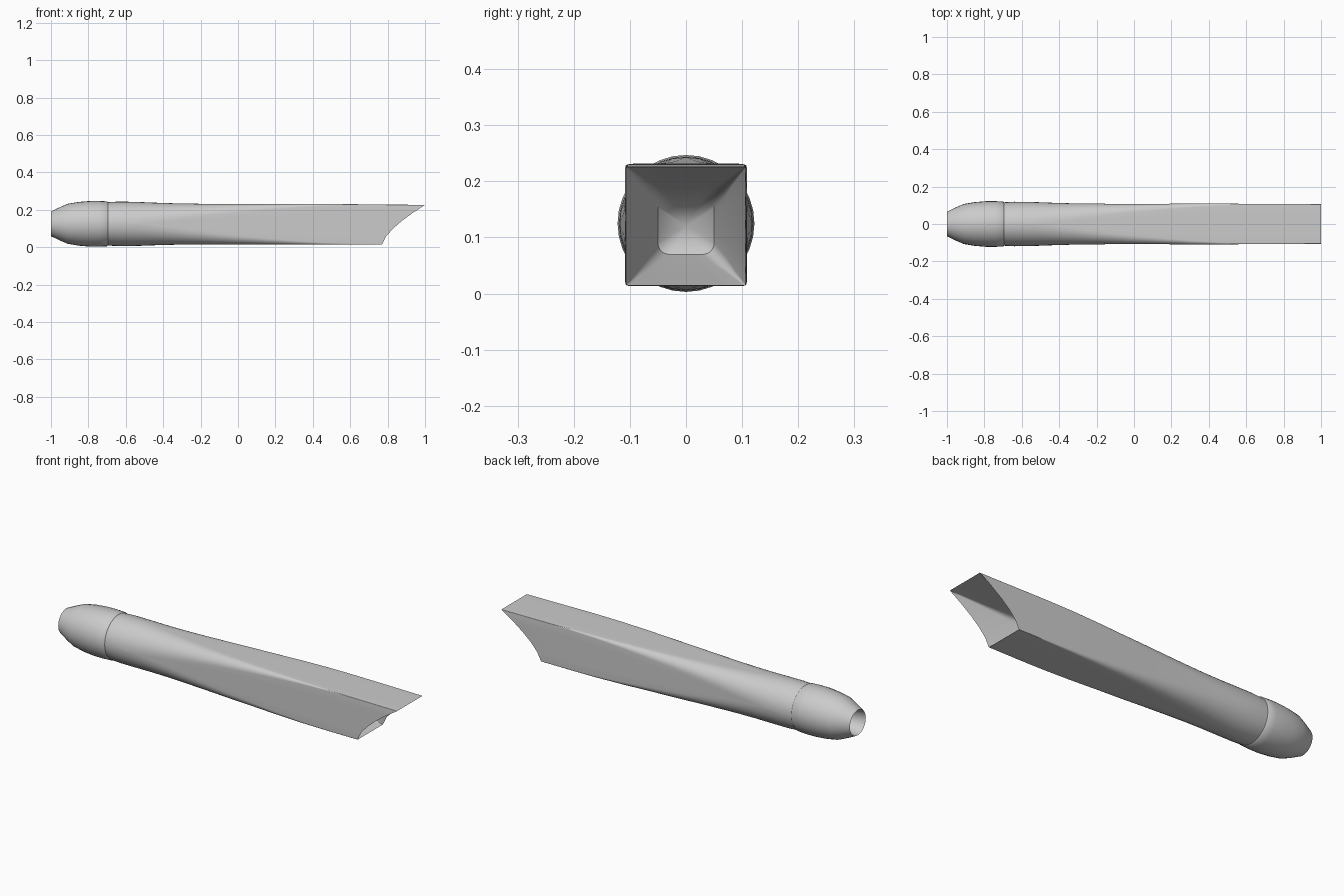
import bpy, bmesh, math

if "Cube" in bpy.data.objects:
    bpy.data.objects.remove(bpy.data.objects["Cube"])

mat = bpy.data.materials.new("light grey metal")
mat.use_nodes = True
grey = (0.6, 0.6, 0.6, 1)
mat.diffuse_color = grey
mat.node_tree.nodes["Principled BSDF"].inputs["Base Color"].default_value = grey

MID = 0.125
ARC, SIDE = 8, 5     # steps per corner and along each flat side


def section(half, square):
    """Rounded square (y, z): square 0 is a circle, 1 has sharp corners."""
    r = half * (1 - square)
    c = half - r
    pts = []
    for k in range(4):
        a0 = k * math.pi / 2
        quarter = [(c + r * math.cos(i / ARC * math.pi / 2),
                    c + r * math.sin(i / ARC * math.pi / 2)) for i in range(ARC + 1)]
        quarter += [(c - 2 * c * i / SIDE, half) for i in range(1, SIDE)]
        pts += [(p * math.cos(a0) - q * math.sin(a0),
                 p * math.sin(a0) + q * math.cos(a0)) for p, q in quarter]
    return pts


def loft(name, rings, cap_x=None):
    """rings: (x, half, squareness, z centre, rake length)."""
    bm = bmesh.new()
    loops = []
    for x, half, square, zc, rake in rings:
        loop = []
        for y, z in section(half, square):
            t = max(0, (z / half + 1) / 2)
            loop.append(bm.verts.new((x + rake * t ** 1.5, y, z + zc)))
        loops.append(loop)
    n = len(loops[0])
    for a, b in zip(loops, loops[1:]):
        for i in range(n):
            j = (i + 1) % n
            bm.faces.new((a[i], a[j], b[j], b[i]))
    if cap_x is not None:
        tip = bm.verts.new((cap_x, 0, rings[-1][3]))
        for i in range(n):
            bm.faces.new((loops[-1][i], loops[-1][(i + 1) % n], tip))
    bmesh.ops.remove_doubles(bm, verts=bm.verts, dist=0.0002)
    me = bpy.data.meshes.new(name)
    bm.normal_update()
    bm.to_mesh(me)
    bm.free()
    ob = bpy.data.objects.new(name, me)
    bpy.context.collection.objects.link(ob)
    me.materials.append(mat)
    bpy.ops.object.select_all(action="DESELECT")
    ob.select_set(True)
    bpy.context.view_layer.objects.active = ob
    bpy.ops.object.mode_set(mode="EDIT")
    bpy.ops.mesh.select_all(action="SELECT")
    bpy.ops.mesh.flip_normals()
    bpy.ops.object.mode_set(mode="OBJECT")
    bpy.ops.object.shade_smooth_by_angle(angle=math.radians(40))
    return ob


# Round intake cowl
cowl = [(-1, .066), (-.95, .09), (-.91, .107), (-.85, .117), (-.79, .122),
        (-.74, .122), (-.7, .12), (-.695, .116)]
loft("intake_cowl", [(x, r, 0, MID, 0) for x, r in cowl])

# Long body, changing from round to square
body = [(-.695, .116, 0), (-.64, .119, 0), (-.55, .118, .02), (-.45, .114, .1),
        (-.35, .111, .2), (-.25, .109, .32), (-.12, .108, .46), (0, .108, .58),
        (.15, .108, .7), (.3, .109, .81), (.45, .109, .9), (.6, .108, .96)]
rings = [(x, h, s, MID - .003 * (i / 11), 0) for i, (x, h, s) in enumerate(body)]
rings.append((.77, .106, .985, .12, .23))
loft("nacelle_body", rings)

# Dished inner ducts at both ends
loft("exhaust_duct", [(.77, .106, .985, .12, .23), (.7, .088, .9, .12, .16),
                      (.62, .07, .75, .12, .1), (.55, .05, .6, .12, .04)], cap_x=.53)
loft("intake_duct", [(-1, .066, 0, MID, 0), (-.96, .06, 0, MID, 0),
                     (-.92, .045, 0, MID, 0)], cap_x=-.9)
